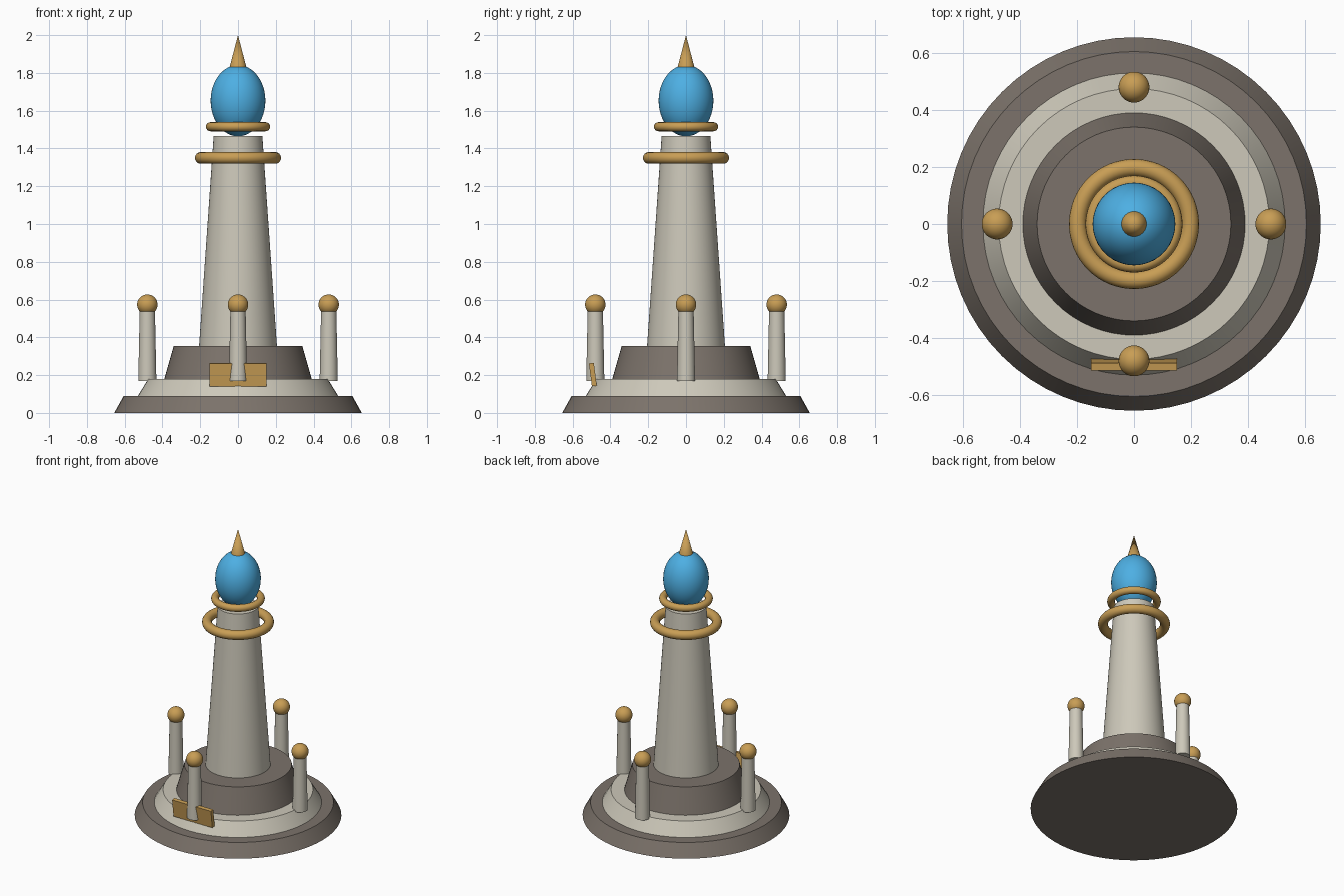
import bpy
import math

if "Cube" in bpy.data.objects:
    bpy.data.objects.remove(bpy.data.objects["Cube"], do_unlink=True)


def material(name, rgb):
    mat = bpy.data.materials.new(name)
    mat.use_nodes = True
    colour = (*rgb, 1.0)
    mat.diffuse_color = colour
    mat.node_tree.nodes["Principled BSDF"].inputs["Base Color"].default_value = colour
    return mat


pale_stone = material("pale stone", (0.61, 0.58, 0.49))
dark_stone = material("dark stone", (0.20, 0.17, 0.145))
gold = material("gold", (0.58, 0.34, 0.09))
blue = material("blue glass", (0.075, 0.43, 0.77))


def finish(name, mat, smooth=True):
    obj = bpy.context.object
    obj.name = name
    obj.data.name = name
    obj.data.materials.append(mat)
    if smooth:
        bpy.ops.object.shade_smooth_by_angle(angle=math.radians(30))
    return obj


def tapered(name, mat, r_low, r_high, z_low, z_high, x=0, y=0, sides=64):
    bpy.ops.mesh.primitive_cone_add(
        vertices=sides, radius1=r_low, radius2=r_high, depth=z_high - z_low,
        location=(x, y, (z_low + z_high) / 2))
    return finish(name, mat)


def ball(name, mat, radius, location, stretch=1):
    bpy.ops.mesh.primitive_uv_sphere_add(
        segments=48, ring_count=24, radius=radius, location=location)
    bpy.context.object.scale.z = stretch
    return finish(name, mat)


def ring(name, major, minor, z):
    bpy.ops.mesh.primitive_torus_add(
        major_segments=64, minor_segments=16,
        major_radius=major, minor_radius=minor, location=(0, 0, z))
    return finish(name, gold)


# Stepped round base
tapered("base_step_lower", dark_stone, 0.655, 0.605, 0, 0.09)
tapered("base_step_middle", pale_stone, 0.53, 0.475, 0.09, 0.18)
tapered("base_step_upper", dark_stone, 0.39, 0.34, 0.18, 0.355)

# Tower shaft with its floating rings
tapered("shaft", pale_stone, 0.206, 0.129, 0.355, 1.465)
ring("ring_lower", 0.197, 0.031, 1.35)
ring("ring_upper", 0.146, 0.024, 1.515)

# Egg-shaped orb and pointed finial
ball("orb", blue, 0.145, (0, 0, 1.653), 1.3)
tapered("finial", gold, 0.045, 0, 1.828, 2.0, sides=32)

# Four small pillars with ball caps
for side, (dx, dy) in {"front": (0, -1), "back": (0, 1),
                       "left": (1, 0), "right": (-1, 0)}.items():
    x, y = 0.48 * dx, 0.48 * dy
    tapered(side + "_pillar", pale_stone, 0.048, 0.04, 0.168, 0.56, x, y, 32)
    ball(side + "_pillar_cap", gold, 0.054, (x, y, 0.573))

# Tilted plaque behind the front pillar
bpy.ops.mesh.primitive_cube_add(size=1, location=(0, -0.493, 0.203))
plaque = finish("plaque", gold, smooth=False)
plaque.scale = (0.3, 0.026, 0.122)
plaque.rotation_euler.x = 0.13
